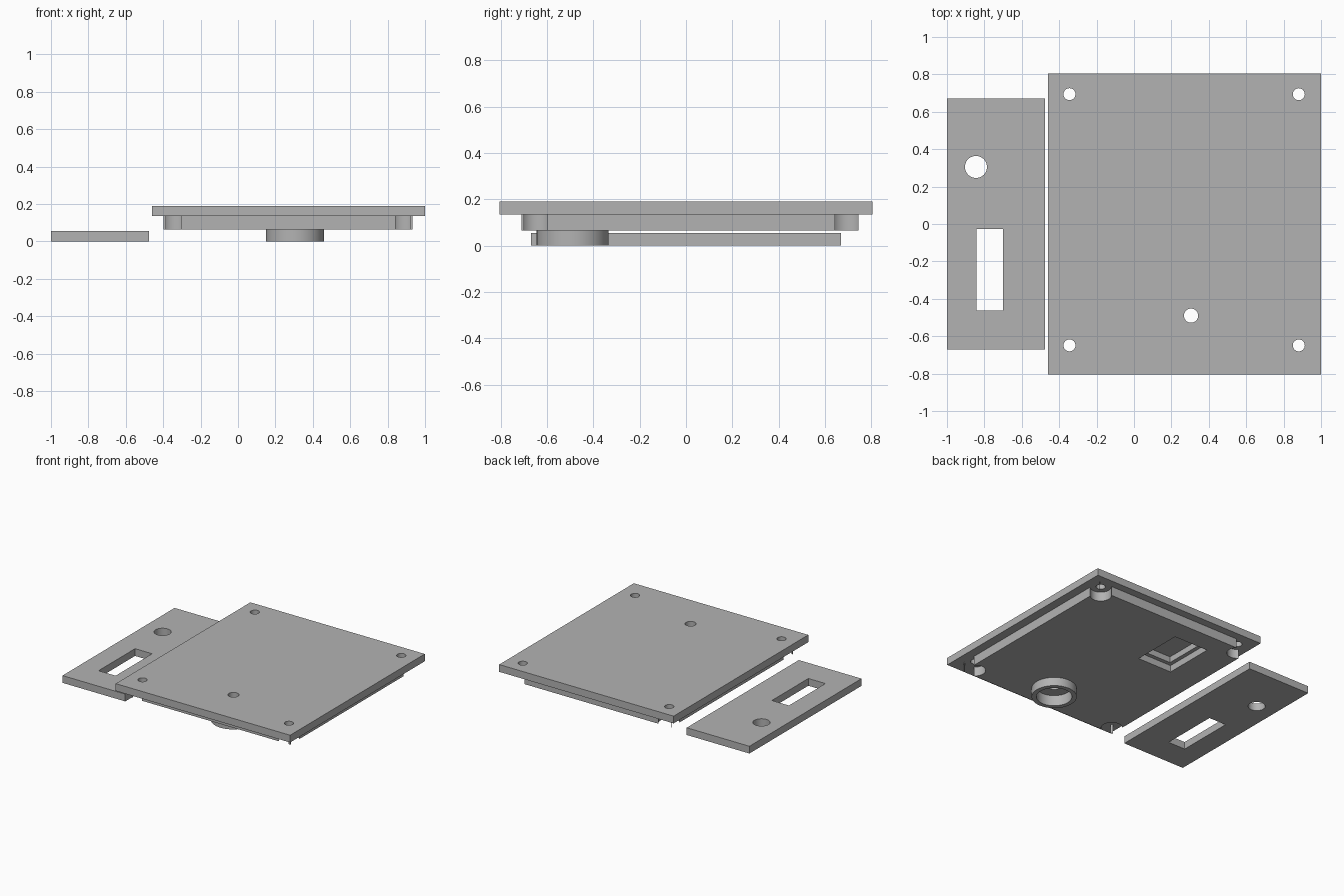
import bpy, math

if "Cube" in bpy.data.objects:
    bpy.data.objects.remove(bpy.data.objects["Cube"])

gray = bpy.data.materials.new("plain_gray")
gray.diffuse_color = (0.45, 0.45, 0.45, 1)
gray.use_nodes = True
gray.node_tree.nodes["Principled BSDF"].inputs["Base Color"].default_value = gray.diffuse_color


def box(name, x0, x1, y0, y1, z0, z1):
    bpy.ops.mesh.primitive_cube_add(size=1, location=((x0 + x1) / 2, (y0 + y1) / 2, (z0 + z1) / 2))
    ob = bpy.context.object
    ob.name = name
    ob.scale = (x1 - x0, y1 - y0, z1 - z0)
    bpy.ops.object.transform_apply(location=True, rotation=False, scale=True)
    return ob


def cyl(name, x, y, r, z0, z1, sides=48):
    bpy.ops.mesh.primitive_cylinder_add(vertices=sides, radius=r, depth=z1 - z0,
                                        location=(x, y, (z0 + z1) / 2))
    ob = bpy.context.object
    ob.name = name
    bpy.ops.object.transform_apply(location=True, rotation=False, scale=True)
    return ob


def combine(target, tool, operation):
    """Apply a boolean and remove the tool object."""
    mod = target.modifiers.new("bool", 'BOOLEAN')
    mod.operation = operation
    mod.solver = 'EXACT'
    mod.object = tool
    bpy.context.view_layer.objects.active = target
    bpy.ops.object.modifier_apply(modifier=mod.name)
    bpy.data.objects.remove(tool, do_unlink=True)


def finish(ob):
    ob.data.materials.clear()
    ob.data.materials.append(gray)
    bpy.ops.object.select_all(action='DESELECT')
    ob.select_set(True)
    bpy.context.view_layer.objects.active = ob
    bpy.ops.object.shade_smooth_by_angle(angle=math.radians(30))


screws = [(x, y) for x in (-0.345, 0.881) for y in (-0.649, 0.694)]
sensor = (0.305, -0.49)

# Inner step of the lid, with round clearances that leave thin corner slivers
step = box("inner_step", -0.398, 0.934, -0.71, 0.746, 0.065, 0.16)
for x, y in screws:
    combine(step, cyl("clearance", x, y, 0.073, 0, 0.3), 'DIFFERENCE')

# Lid plate joined with the step and the ring-shaped holder
lid = box("lid", -0.46, 1.0, -0.805, 0.805, 0.135, 0.19)
combine(lid, step, 'UNION')
combine(lid, cyl("holder", *sensor, 0.155, 0, 0.1, 64), 'UNION')

# Holder recess and centre hole
combine(lid, cyl("holder_recess", *sensor, 0.122, -0.1, 0.08, 64), 'DIFFERENCE')
combine(lid, cyl("centre_hole", *sensor, 0.038, -0.1, 0.3), 'DIFFERENCE')

# Screw holes
for x, y in screws:
    combine(lid, cyl("screw_hole", x, y, 0.032, -0.1, 0.3, 32), 'DIFFERENCE')

# Two-level rectangular pocket underneath
combine(lid, box("pocket", -0.16, 0.126, 0.2, 0.59, -0.1, 0.115), 'DIFFERENCE')
combine(lid, box("pocket_deep", -0.13, 0.096, 0.23, 0.56, -0.1, 0.16), 'DIFFERENCE')
finish(lid)

# Separate small panel with a slot and a round hole
panel = box("side_panel", -1.0, -0.475, -0.67, 0.67, 0, 0.055)
combine(panel, box("slot", -0.843, -0.70, -0.463, -0.027, -0.1, 0.2), 'DIFFERENCE')
combine(panel, cyl("round_hole", -0.845, 0.305, 0.059, -0.1, 0.2), 'DIFFERENCE')
finish(panel)
